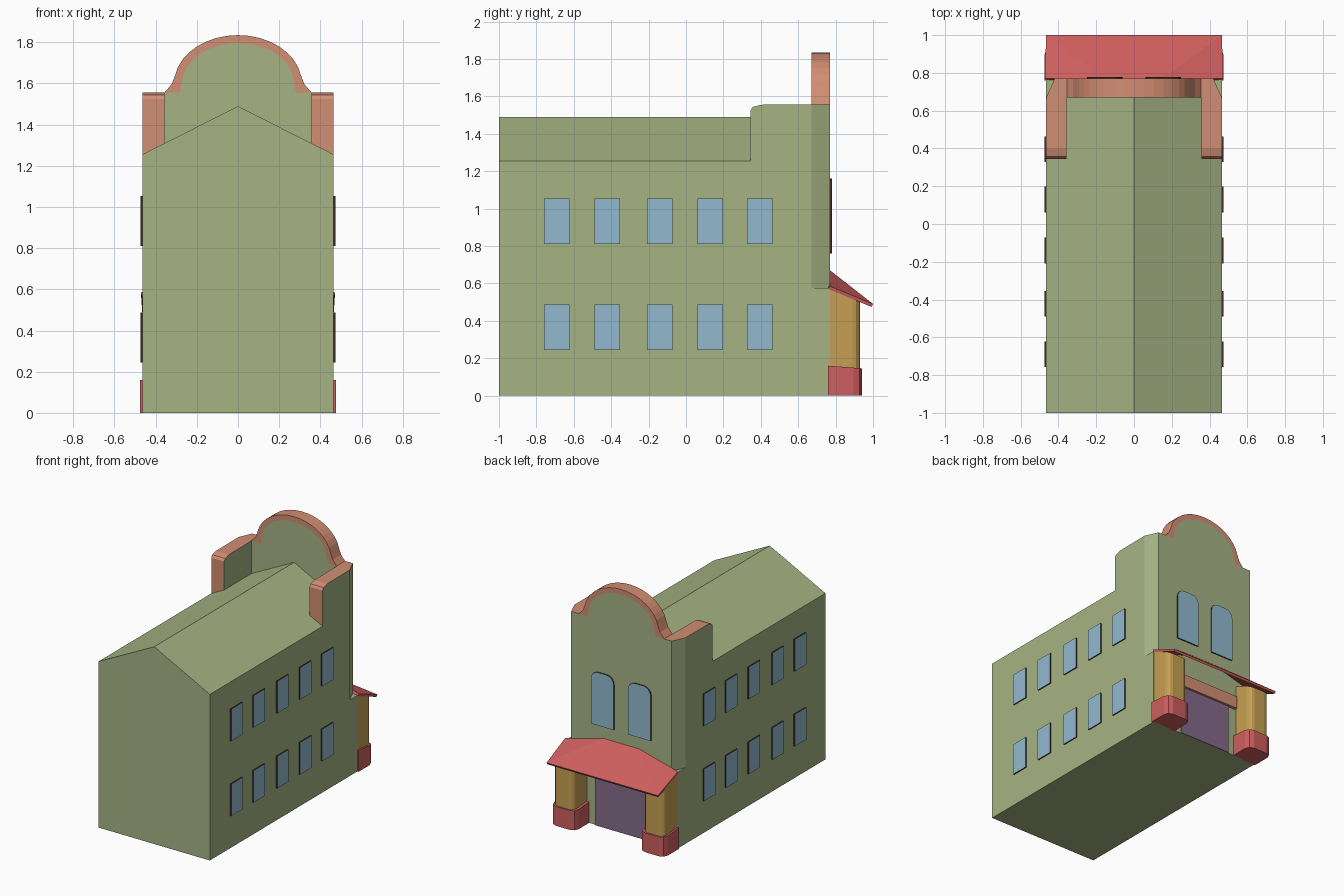
import bpy, bmesh
from math import sin, cos, pi, radians
from mathutils import Vector

if "Cube" in bpy.data.objects:
    bpy.data.objects.remove(bpy.data.objects["Cube"])


def material(name, rgb):
    m = bpy.data.materials.new(name)
    lin = [((c / 255 + 0.055) / 1.055) ** 2.4 for c in rgb]
    m.diffuse_color = (*lin, 1)
    m.use_nodes = True
    m.node_tree.nodes["Principled BSDF"].inputs["Base Color"].default_value = m.diffuse_color
    return m


GREEN = material("sage green wall", (166, 180, 132))
ORANGE = material("terracotta trim", (210, 142, 115))
RED = material("red tile", (205, 94, 94))
YELLOW = material("ochre column", (198, 160, 83))
BLUE = material("blue glass", (146, 186, 207))
PURPLE = material("purple door", (132, 108, 138))
DARK = material("dark brown frame", (62, 42, 40))


def finish(name, bm, mats, rule=None, mirror=False):
    bmesh.ops.recalc_face_normals(bm, faces=bm.faces)
    bm.normal_update()
    for f in bm.faces:
        f.material_index = int(rule(f.normal)) if rule else 0
    me = bpy.data.meshes.new(name)
    bm.to_mesh(me)
    bm.free()
    for m in mats:
        me.materials.append(m)
    ob = bpy.data.objects.new(name, me)
    bpy.context.collection.objects.link(ob)
    if mirror:
        ob.modifiers.new("mirror", 'MIRROR')
    return ob


def prism(name, outlines, axis, a, b, mats, rule=None, mirror=False, top=None):
    """Extrude flat outlines along an axis; top(y) optionally reshapes the upper end."""
    bm = bmesh.new()
    place = {'x': lambda p, t: (t, p[0], p[1]),
             'y': lambda p, t: (p[0], t, p[1]),
             'z': lambda p, t: (p[0], p[1], t)}[axis]
    for pts in outlines:
        lo = [bm.verts.new(place(p, a)) for p in pts]
        hi = [bm.verts.new(place(p, b)) for p in pts]
        if top:
            for v in hi:
                v.co.z = top(v.co.y)
        bm.faces.new(lo)
        bm.faces.new(hi)
        n = len(pts)
        for i in range(n):
            j = (i + 1) % n
            bm.faces.new((lo[i], lo[j], hi[j], hi[i]))
    return finish(name, bm, mats, rule, mirror)


def rect(u0, u1, v0, v1):
    return [(u0, v0), (u1, v0), (u1, v1), (u0, v1)]


def round_top(u0, u1, v0, v1, r, n=4):
    """Rectangle whose two upper corners are rounded."""
    pts = [(u0, v0), (u1, v0)]
    for cx, start in ((u1 - r, 0), (u0 + r, pi / 2)):
        pts += [(cx + r * cos(start + k * pi / 2 / n), v1 - r + r * sin(start + k * pi / 2 / n))
                for k in range(n + 1)]
    return pts


# main hall with gable roof
prism("main_hall", [[(-.465, 0), (.465, 0), (.465, 1.255), (0, 1.49), (-.465, 1.255)]],
      'y', -1, .67, [GREEN])

# entrance wall: square below, clipped corners above
prism("entrance_wall_lower", [rect(-.465, .465, .67, .77)], 'z', 0, .575, [GREEN])
prism("entrance_wall_upper", [[(-.465, .67), (.465, .67), (.42, .77), (-.42, .77)]],
      'z', .575, 1.557, [GREEN, ORANGE], lambda n: n.z > .5)

# arched gable with coping band
def arc(rx, rz, n=16, skip=10):
    angles = [radians(skip + (180 - 2 * skip) * k / n) for k in range(n + 1)]
    return [(rx * cos(t), 1.6 + rz * sin(t)) for t in angles]


outer = [(.356, 1.557), (.322, 1.597)] + arc(.31, .235) + [(-.322, 1.597), (-.356, 1.557)]
inner = [(.28, 1.557), (.276, 1.59)] + arc(.272, .196) + [(-.276, 1.59), (-.28, 1.557)]
prism("arched_gable", [inner], 'y', .67, .77, [GREEN])
bm = bmesh.new()
rings = [[bm.verts.new((x, y, z)) for x, z in line]
         for line, y in ((outer, .67), (outer, .77), (inner, .77), (inner, .67))]
for i in range(len(outer) - 1):
    for k in range(4):
        p, q = rings[k], rings[(k + 1) % 4]
        bm.faces.new((p[i], p[i + 1], q[i + 1], q[i]))
finish("arch_coping", bm, [ORANGE])

# side parapets with coping on top and end
prism("side_parapet", [[(.345, 1.25), (.345, 1.525), (.357, 1.543), (.4, 1.555),
                        (.67, 1.557), (.67, 1.25)]],
      'x', .357, .465, [GREEN, ORANGE], lambda n: n.z > .1 or n.y < -.5, mirror=True)

# side windows, two rows of five
rows = [rect(y - .068, y + .068, z, z + .242)
        for z in (.245, .811) for y in (-.69, -.422, -.14, .13, .395)]
prism("side_windows", rows, 'x', .465, .4745, [BLUE, DARK],
      lambda n: abs(n.x) < .5, mirror=True)

# tall entrance windows
prism("entrance_window", [round_top(.06, .25, .76, 1.16, .06)], 'y', .77, .7795,
      [BLUE, DARK], lambda n: abs(n.y) < .5, mirror=True)

# door and lintel
prism("door", [rect(-.215, .215, 0, .375)], 'y', .77, .778, [PURPLE])
prism("door_lintel", [rect(-.28, .28, .375, .47)], 'y', .77, .795, [ORANGE])

# porch columns and their bases
prism("column_base", [round_top(.27, .475, .76, .94, .045, 2)], 'z', 0, .16, [RED],
      mirror=True, top=lambda y: .16 - .08 * (y - .76))
prism("porch_column", [round_top(.29, .462, .77, .93, .04, 3)], 'z', .14, .5, [YELLOW],
      mirror=True, top=lambda y: .567 - .42 * (y - .77))

# hipped porch canopy
bm = bmesh.new()
v = [bm.verts.new(p) for p in ((-.15, .77, .67), (.15, .77, .67), (.465, 1, .49),
                               (-.465, 1, .49), (-.472, .77, .585), (.472, .77, .585))]
for ids in ((0, 3, 2, 1), (0, 4, 3), (1, 2, 5)):
    bm.faces.new([v[i] for i in ids])
bm.normal_update()
if v[0].link_faces[0].normal.z < 0:
    bmesh.ops.reverse_faces(bm, faces=bm.faces)
me = bpy.data.meshes.new("porch_canopy")
bm.to_mesh(me)
bm.free()
me.materials.append(RED)
canopy = bpy.data.objects.new("porch_canopy", me)
bpy.context.collection.objects.link(canopy)
sol = canopy.modifiers.new("thickness", 'SOLIDIFY')
sol.thickness = .018
sol.offset = -1
